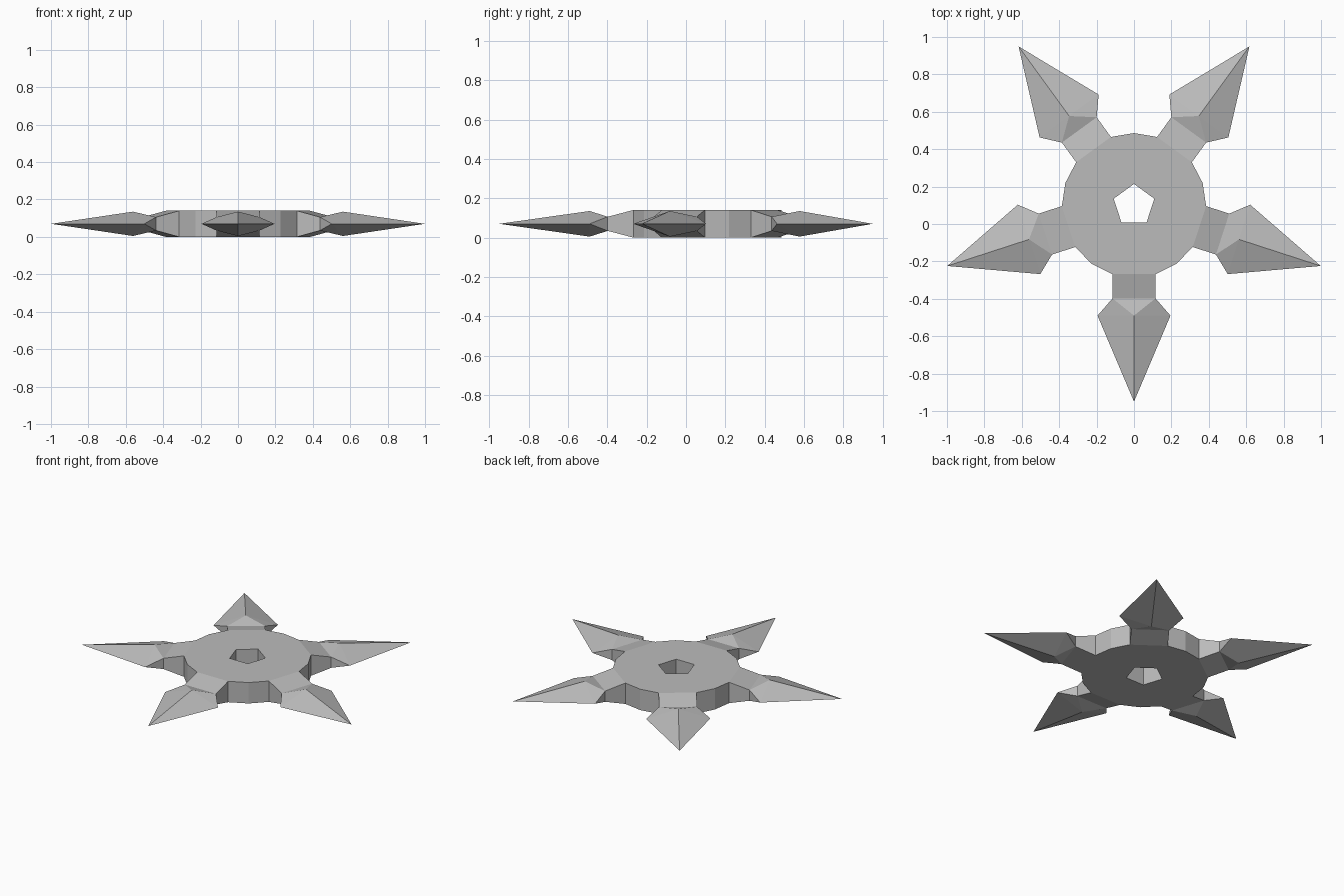
import bpy, bmesh
from math import radians, sin, cos
from mathutils import Matrix, Vector

if "Cube" in bpy.data.objects:
    bpy.data.objects.remove(bpy.data.objects["Cube"], do_unlink=True)

MID = 0.07            # height of the symmetry plane
CENTRE = Vector((0, 0.1, 0))
ROOT_U, ROOT_W = 0.368, 0.115   # where each arm meets the hub
HUB_R, HOLE_R, TIP_R = 0.386, 0.114, 1.05

steel = bpy.data.materials.new("grey steel")
steel.use_nodes = True
steel.diffuse_color = (0.5, 0.5, 0.5, 1)
steel.node_tree.nodes["Principled BSDF"].inputs["Base Color"].default_value = (0.5, 0.5, 0.5, 1)


def finish(name, bm):
    bmesh.ops.remove_doubles(bm, verts=bm.verts, dist=0.0005)
    bmesh.ops.recalc_face_normals(bm, faces=bm.faces)
    mesh = bpy.data.meshes.new(name)
    bm.to_mesh(mesh)
    bm.free()
    mesh.materials.append(steel)
    obj = bpy.data.objects.new(name, mesh)
    bpy.context.collection.objects.link(obj)
    return obj


def add_face(bm, points):
    bm.faces.new([bm.verts.new(p) for p in points])


def polar(radius, degrees):
    return Vector((radius * cos(radians(degrees)), radius * sin(radians(degrees)), 0))


# Hub: five flat sectors around a pentagonal hole, open where the arms join
bm = bmesh.new()
up = Vector((0, 0, MID))
for k in range(5):
    angle = -90 + 72 * k
    turn = Matrix.Rotation(radians(angle), 3, 'Z')
    outer = [polar(HUB_R, angle - 36), turn @ Vector((ROOT_U, -ROOT_W, 0)),
             turn @ Vector((ROOT_U, ROOT_W, 0)), polar(HUB_R, angle + 36)]
    inner = [polar(HOLE_R, angle + 36), polar(HOLE_R, angle - 36)]
    for side in (1, -1):
        add_face(bm, [p + up * side for p in outer + inner])
    for a, b in (outer[:2], outer[2:], inner):
        add_face(bm, [a - up, b - up, b + up, a + up])
hub = finish("hub", bm)
hub.location = CENTRE + up

# Arms: tapering neck and a diamond-section blade
for k in range(5):
    bm = bmesh.new()
    tip = (TIP_R, 0, 0)
    for s in (1, -1):
        wing = (0.59, 0.195 * s, 0)
        for t in (1, -1):
            ridge = (0.59, 0, 0.065 * t)
            neck = (0.498, ROOT_W * s, 0.036 * t)
            add_face(bm, [wing, ridge, tip])
            add_face(bm, [neck, ridge, wing])
        low, high = (0.498, ROOT_W * s, -0.036), (0.498, ROOT_W * s, 0.036)
        add_face(bm, [low, high, wing])
        add_face(bm, [(ROOT_U, ROOT_W * s, -MID), (ROOT_U, ROOT_W * s, MID), high, low])
    for t in (1, -1):
        left, right = (0.498, ROOT_W, 0.036 * t), (0.498, -ROOT_W, 0.036 * t)
        add_face(bm, [left, right, (0.59, 0, 0.065 * t)])
        add_face(bm, [(ROOT_U, ROOT_W, MID * t), (ROOT_U, -ROOT_W, MID * t), right, left])
    arm = finish(f"blade_arm_{k + 1}", bm)
    arm.location = CENTRE + up
    arm.rotation_euler.z = radians(-90 + 72 * k)
